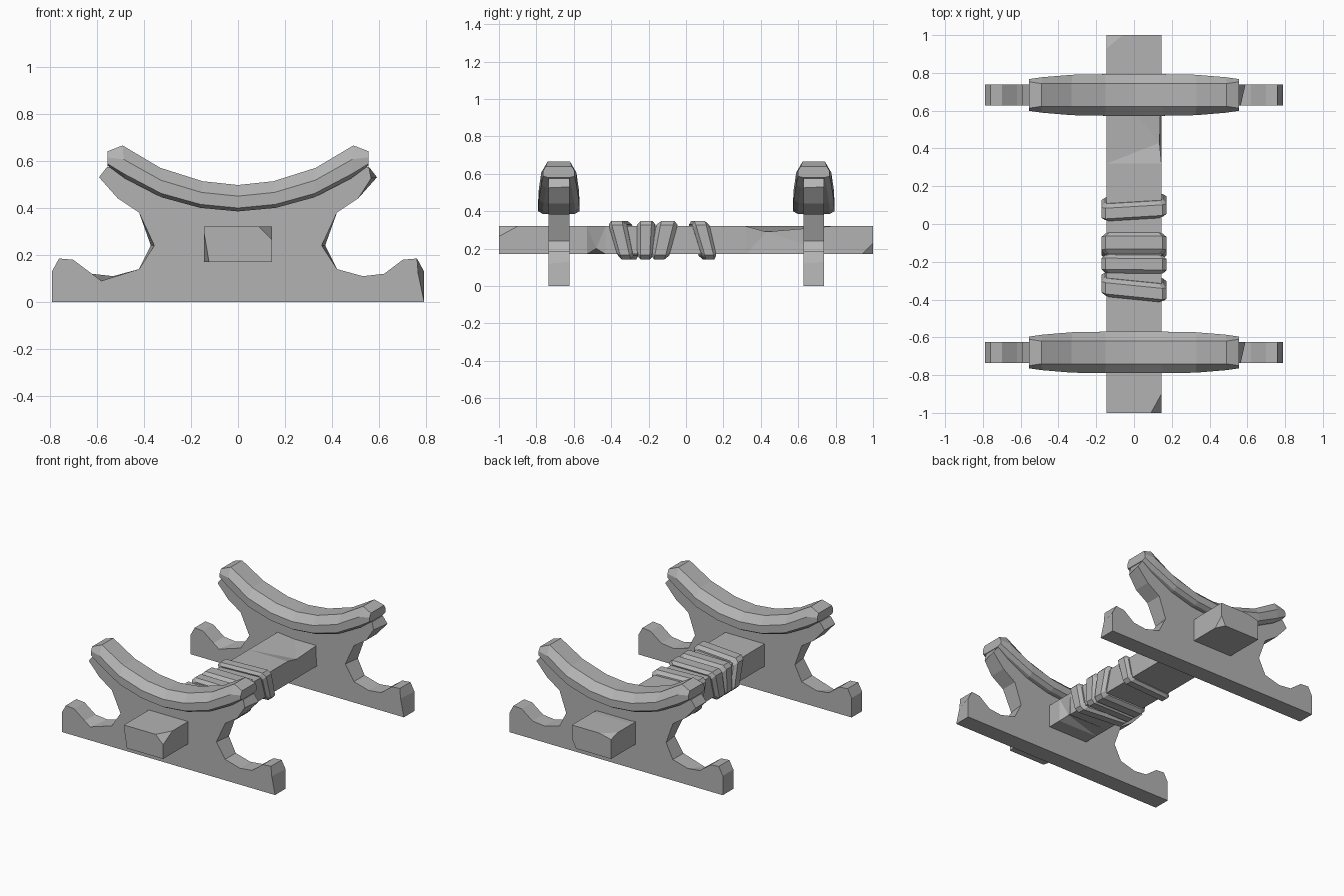
import bpy, bmesh
from mathutils import Vector

default = bpy.data.objects.get("Cube")
if default:
    bpy.data.objects.remove(default, do_unlink=True)

grey = bpy.data.materials.new("plain_grey")
grey.use_nodes = True
colour = (0.45, 0.45, 0.45, 1)
grey.diffuse_color = colour
bsdf = next(n for n in grey.node_tree.nodes if n.type == 'BSDF_PRINCIPLED')
bsdf.inputs["Base Color"].default_value = colour
bsdf.inputs["Roughness"].default_value = 0.8


def finish(bm, name):
    bmesh.ops.recalc_face_normals(bm, faces=bm.faces)
    mesh = bpy.data.meshes.new(name)
    bm.to_mesh(mesh)
    bm.free()
    mesh.materials.append(grey)
    obj = bpy.data.objects.new(name, mesh)
    bpy.context.collection.objects.link(obj)
    return obj


def loft(name, rings, closed=False):
    """Skin a list of point rings; cap the ends unless closed."""
    bm = bmesh.new()
    rows = [[bm.verts.new(p) for p in ring] for ring in rings]
    n = len(rows[0])
    pairs = list(zip(rows, rows[1:]))
    if closed:
        pairs.append((rows[-1], rows[0]))
    else:
        bm.faces.new(rows[0])
        bm.faces.new(rows[-1])
    for a, b in pairs:
        for i in range(n):
            j = (i + 1) % n
            bm.faces.new((a[i], a[j], b[j], b[i]))
    return finish(bm, name)


# Half outline of the upright, from foot to saddle
half = [(.79, 0), (.79, .13), (.76, .185), (.70, .18), (.62, .12), (.53, .11),
        (.42, .14), (.37, .24), (.42, .38), (.51, .44), (.59, .53), (.555, .575),
        (.33, .51), (.16, .45)]
outline = half + [(0, .44)] + [(-x, z) for x, z in reversed(half)]


def worn(x, z):
    """Front outline: shaved waist, foot notch and chipped tips."""
    if (abs(x), z) == (.37, .24):
        return x * .96, z
    if (x, z) == (-.53, .11):
        return -.58, .09
    if (x, z) == (.79, .13):
        return .765, .12
    if (x, z) == (.59, .53):
        return .565, .525
    return x, z


# Saddle pad stations: top x, top z, bottom x, bottom z, half width, top half width
stations = [(0, .497, 0, .385, .11, .06), (.15, .513, .16, .40, .11, .06),
            (.33, .57, .325, .445, .107, .06), (.49, .665, .48, .525, .094, .06),
            (.555, .64, .555, .58, .084, .07)]


def pad_ring(station, y, side):
    tx, tz, bx, bz, w, tw = station
    top, low = Vector((tx * side, y, tz)), Vector((bx * side, y, bz))
    right = [(0, tw), (.42, w), (.87, w), (1, w - .025)]
    ring = right + [(t, -h) for t, h in reversed(right)]
    return [top.lerp(low, t) + Vector((0, h, 0)) for t, h in ring]


for label, y in (("front", -.68), ("back", .683)):
    front = [(*worn(x, z), y - .056) for x, z in outline]
    rings = [[(x, v, z) for x, z, v in front],
             [(x, y + .056, z) for x, z in outline]]
    loft(label + "_upright", rings)
    rings = [pad_ring(s, y, -1) for s in reversed(stations[1:])]
    rings += [pad_ring(s, y, 1) for s in stations]
    loft(label + "_saddle_pad", rings)

# Crossbar with chipped corners
bm = bmesh.new()
bmesh.ops.create_cube(bm, size=1)
for v in bm.verts:
    v.co = Vector((v.co.x * .29, v.co.y * 2, .245 + v.co.z * .15))
chips = [((.145, -1, .32), (.055, .1, .055)),
         ((-.145, 1, .32), (.085, .07, .02)),
         ((.145, 1, .17), (.03, .06, .06)),
         ((-.145, -1, .17), (.022, .1, .13))]
for corner, size in chips:
    c = Vector(corner)
    signs = Vector((1 if c.x > 0 else -1, 1 if c.y > 0 else -1, 1 if c.z > .2 else -1))
    normal = Vector([s / d for s, d in zip(signs, size)])
    point = c - Vector((signs.x * size[0], 0, 0))
    cut = bmesh.ops.bisect_plane(bm, geom=bm.verts[:] + bm.edges[:] + bm.faces[:],
                                 plane_co=point, plane_no=normal, clear_outer=True)
    rim = [e for e in cut["geom_cut"] if isinstance(e, bmesh.types.BMEdge)]
    bmesh.ops.contextual_create(bm, geom=rim)
# Nicks along the right-hand edges
for y in (-.53, -.48, -.43, .32, .43, .78):
    bmesh.ops.bisect_plane(bm, geom=bm.verts[:] + bm.edges[:] + bm.faces[:],
                           plane_co=(0, y, 0), plane_no=(0, 1, 0))
for v in bm.verts:
    if v.co.x > .1 and abs(v.co.y - .43) < .01 and v.co.z > .3:
        v.co += Vector((-.01, 0, -.03))
    if v.co.x > .1 and abs(v.co.y + .48) < .01 and v.co.z < .2:
        v.co += Vector((-.03, 0, .03))
bmesh.ops.triangulate(bm, faces=[f for f in bm.faces if len(f.verts) > 3])
finish(bm, "crossbar")


# Rope wraps: chamfered bands leaning around the bar
def band(name, y, width, lean, skew):
    rings = []
    for grow, w in ((-.02, .5), (.008, .5), (.027, .3), (.027, -.3), (.008, -.5), (-.02, -.5)):
        hx, hz, c = .145 + grow, .075 + grow, .022
        quarter = [(hx, hz - c), (hx - c, hz)]
        ring = quarter + [(-x, z) for x, z in reversed(quarter)]
        ring += [(-x, -z) for x, z in ring]
        rings.append([(x, y + w * width * (1 + z) + lean * z + skew * x, .245 + z)
                      for x, z in ring])
    loft(name, rings, closed=True)


for i, spec in enumerate([(.092, .085, -.27, .06), (-.12, .105, .22, 0),
                          (-.215, .09, .03, -.01), (-.33, .09, -.25, -.1)]):
    band(f"rope_wrap_{i + 1}", *spec)
